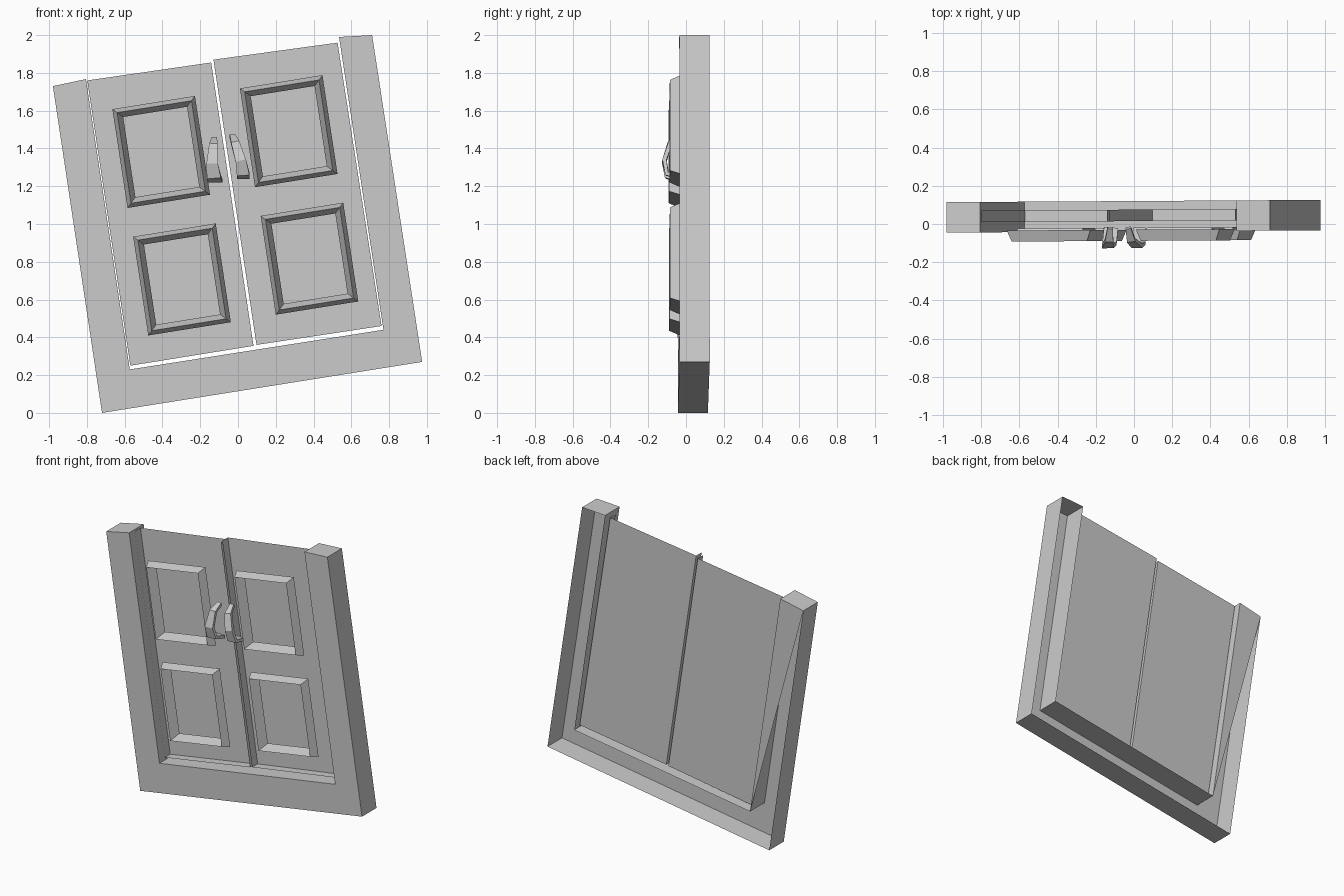
import bpy
import bmesh
from mathutils import Vector

cube = bpy.data.objects.get("Cube")
if cube:
    bpy.data.objects.remove(cube, do_unlink=True)

grey = bpy.data.materials.new("plain_grey")
grey.use_nodes = True
colour = (0.6, 0.6, 0.6, 1)
grey.diffuse_color = colour
grey.node_tree.nodes["Principled BSDF"].inputs["Base Color"].default_value = colour


def build(name, faces):
    """Make a flat-shaded object from a list of polygons (lists of points)."""
    bm = bmesh.new()
    for pts in faces:
        # the whole set is turned very slightly about the vertical
        bm.faces.new([bm.verts.new((x, y + 0.006 * x, z)) for x, y, z in pts])
    bmesh.ops.remove_doubles(bm, verts=bm.verts, dist=0.0005)
    bmesh.ops.recalc_face_normals(bm, faces=bm.faces)
    mesh = bpy.data.meshes.new(name)
    bm.to_mesh(mesh)
    bm.free()
    mesh.materials.append(grey)
    ob = bpy.data.objects.new(name, mesh)
    bpy.context.collection.objects.link(ob)
    return ob


def at(p, y):
    return (p[0], y, p[1])


def wall(a, b, y0, y1):
    return [at(a, y0), at(b, y0), at(b, y1), at(a, y1)]


# Frame: U-shaped channel, open at the back
outer = [(-0.98, 1.73), (-0.72, 0), (0.975, 0.27), (0.71, 2.0)]
inner = [(-0.805, 1.767), (-0.573, 0.23), (0.77, 0.44), (0.535, 1.99)]
front, back = -0.039, 0.12
faces = []
for i in range(3):
    faces.append([at(p, front) for p in (outer[i], outer[i + 1], inner[i + 1], inner[i])])
    faces.append(wall(outer[i], outer[i + 1], front, back))
    faces.append(wall(inner[i], inner[i + 1], front, back))
for i in (0, 3):
    faces.append(wall(outer[i], inner[i], front, back))
faces.append([at(p, back) for p in (outer[0], inner[0], inner[1])])
build("frame", faces)

# Doors: back plates with rims, open at the front and top
doors = {
    "right_door": [(-0.798, 1.76), (-0.57, 0.25), (0.082, 0.355), (-0.142, 1.855)],
    "left_door": [(-0.13, 1.87), (0.098, 0.36), (0.76, 0.46), (0.527, 1.96)],
}
for name, c in doors.items():
    faces = [[at(p, 0.075) for p in c]]
    faces += [wall(c[i], c[i + 1], 0.015, 0.075) for i in range(3)]
    build(name, faces)

# Panel mouldings: ridged rings
across, up = Vector((0.437, 0.07)), Vector((-0.08, 0.523))


def ring(corner, inset):
    du, dv = inset / across.length, inset / up.length
    return [Vector(corner) + across * u + up * v
            for u, v in ((du, dv), (1 - du, dv), (1 - du, 1 - dv), (du, 1 - dv))]


mouldings = {
    "upper_right_moulding": (-0.585, 1.085),
    "upper_left_moulding": (0.09, 1.195),
    "lower_right_moulding": (-0.475, 0.41),
    "lower_left_moulding": (0.2, 0.52),
}
for name, corner in mouldings.items():
    loops = [[at(p, y) for p in ring(corner, w)]
             for w, y in ((0, -0.03), (0.022, -0.088), (0.05, -0.02))]
    faces = []
    for a, b in zip(loops, loops[1:]):
        for i in range(4):
            j = (i + 1) % 4
            faces.append([a[i], a[j], b[j], b[i]])
    build(name, faces)


# Handles: arched bars that widen towards the bottom
def handle(name, path):
    sections = []
    pts = [Vector(p[:3]) for p in path]
    for i, p in enumerate(pts):
        along = (pts[min(i + 1, len(pts) - 1)] - pts[max(i - 1, 0)]).normalized()
        out = Vector((1, 0, 0)).cross(along).normalized() * 0.011
        side = along.cross(out).normalized() * path[i][3]
        sections.append([p + side + out, p - side + out, p - side - out, p + side - out])
    faces = [sections[0], sections[-1]]
    for a, b in zip(sections, sections[1:]):
        faces += [[a[i], a[(i + 1) % 4], b[(i + 1) % 4], b[i]] for i in range(4)]
    build(name, faces)


handle("right_handle", [
    (-0.125, -0.02, 1.45, 0.014), (-0.13, -0.085, 1.42, 0.022),
    (-0.137, -0.115, 1.32, 0.03), (-0.128, -0.1, 1.25, 0.037),
    (-0.12, -0.02, 1.23, 0.037)])
handle("left_handle", [
    (-0.03, -0.02, 1.465, 0.014), (-0.015, -0.085, 1.43, 0.022),
    (0.015, -0.115, 1.335, 0.028), (0.027, -0.1, 1.265, 0.033),
    (0.027, -0.02, 1.25, 0.033)])
